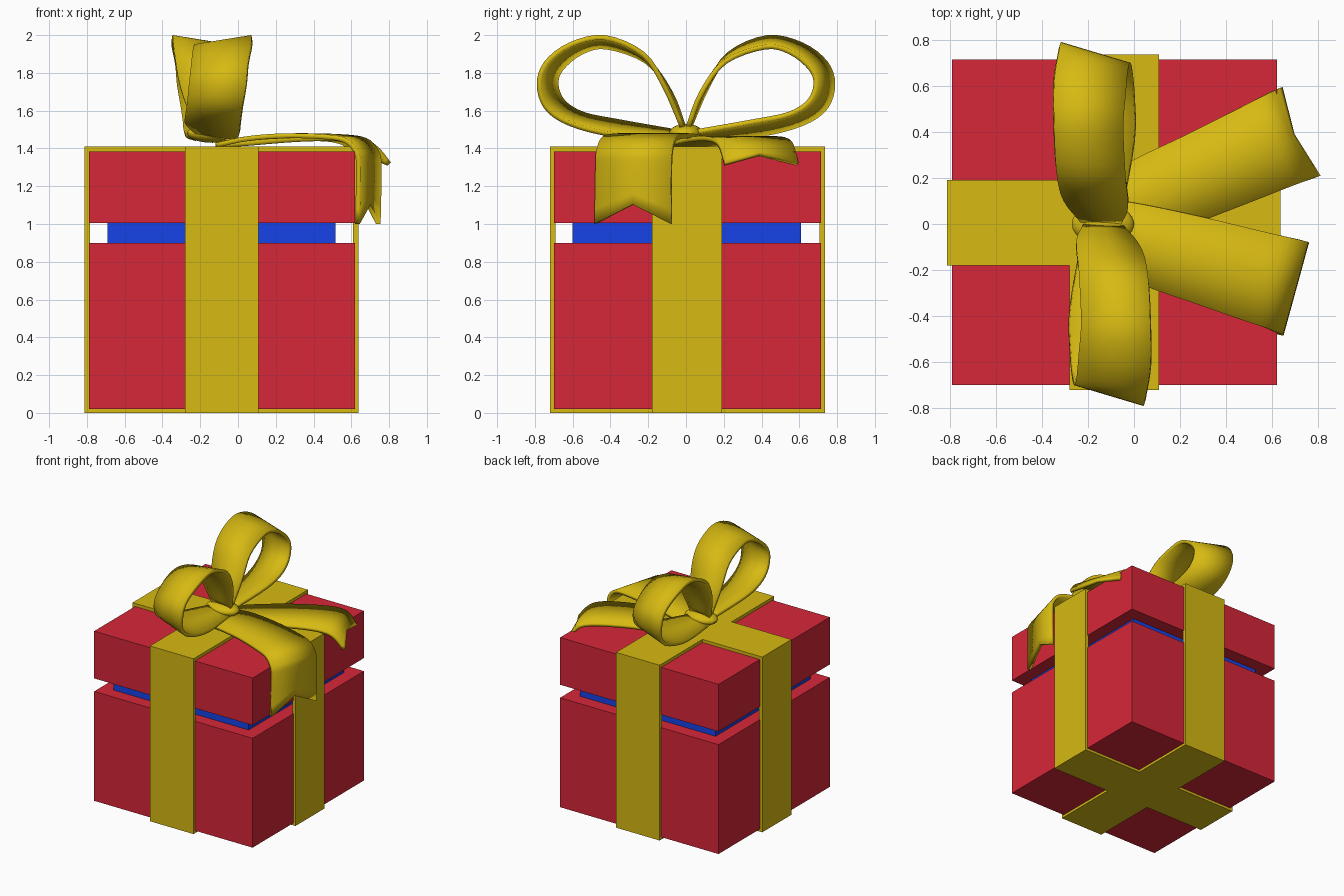
import bpy, bmesh, math
from mathutils import Vector, Matrix

if "Cube" in bpy.data.objects:
    bpy.data.objects.remove(bpy.data.objects["Cube"])


def material(name, rgb):
    m = bpy.data.materials.new(name)
    m.diffuse_color = (*rgb, 1)
    m.use_nodes = True
    m.node_tree.nodes["Principled BSDF"].inputs["Base Color"].default_value = m.diffuse_color
    return m


RED = material("red_card", (0.68, 0.02, 0.04))
BLUE = material("blue_card", (0.008, 0.055, 0.80))
GOLD = material("gold_ribbon", (0.68, 0.49, 0.006))


def finish(bm, name, mat, smooth=False):
    me = bpy.data.meshes.new(name)
    bm.to_mesh(me)
    bm.free()
    me.materials.append(mat)
    ob = bpy.data.objects.new(name, me)
    bpy.context.collection.objects.link(ob)
    if smooth:
        bpy.ops.object.select_all(action='DESELECT')
        ob.select_set(True)
        bpy.context.view_layer.objects.active = ob
        bpy.ops.object.shade_smooth_by_angle(angle=math.radians(35))
    return ob


def thicken(ob, thickness):
    s = ob.modifiers.new("thickness", 'SOLIDIFY')
    s.thickness = thickness
    s.offset = -1
    s.use_even_offset = True


def cube(lo, hi):
    lo, hi = Vector(lo), Vector(hi)
    bm = bmesh.new()
    bmesh.ops.create_cube(bm, size=1, matrix=Matrix.Translation((lo + hi) / 2)
                          @ Matrix.Diagonal((*(hi - lo), 1)))
    return bm


def band(name, lo, hi, open_axis):
    # Flat strip wrapped around the box: a cube without its two end caps
    bm = cube(lo, hi)
    bm.normal_update()
    caps = [f for f in bm.faces if abs(f.normal[open_axis]) > 0.9]
    bmesh.ops.delete(bm, geom=caps, context='FACES')
    thicken(finish(bm, name, GOLD), 0.028)


def rail(pts, t):
    # Catmull-Rom point on a rail, t counted in segments
    p = [Vector(q) for q in pts]
    p = [2 * p[0] - p[1]] + p + [2 * p[-1] - p[-2]]
    i = min(int(t), len(pts) - 2)
    u = t - i
    a, b, c, d = p[i:i + 4]
    return 0.5 * (2 * b + (c - a) * u + (2 * a - 5 * b + 4 * c - d) * u * u
                  + (3 * b - a - 3 * c + d) * u ** 3)


def ribbon(name, left, right, notch=0, steps=4, spin=None):
    # Strip between two rails; notch cuts a swallowtail in the last segment
    bm = bmesh.new()
    n = len(left) - 1
    rows = []
    for k in range(n * steps + 1):
        t = k / steps
        tm = t if t < n - 1 else n - 1 + (t - n + 1) * (1 - notch)
        mid = (rail(left, tm) + rail(right, tm)) / 2
        rows.append([bm.verts.new(v) for v in (rail(left, t), mid, rail(right, t))])
    for r, s in zip(rows, rows[1:]):
        for j in (0, 1):
            bm.faces.new((r[j], r[j + 1], s[j + 1], s[j]))
    if spin:
        bmesh.ops.rotate(bm, verts=bm.verts, cent=spin,
                         matrix=Matrix.Rotation(math.pi, 3, 'Z'))
    thicken(finish(bm, name, GOLD, smooth=True), 0.026)


# Box body, inner collar and raised lid
finish(cube((-0.79, -0.70, 0.02), (0.62, 0.715, 0.90)), "box_body", RED)
finish(cube((-0.69, -0.60, 0.88), (0.515, 0.61, 1.02)), "inner_collar", BLUE)
finish(cube((-0.79, -0.70, 1.005), (0.62, 0.715, 1.385)), "lid", RED)

# Two wrapped bands
band("band_front_back", (-0.28, -0.72, 0), (0.108, 0.735, 1.41), 0)
band("band_left_right", (-0.812, -0.18, 0), (0.637, 0.19, 1.41), 1)

# Bow loops: flared strip, second one is the first turned half round
wide = [(-0.05, 0, 1.50), (0.03, -0.10, 1.73), (0.06, -0.22, 1.91), (0.07, -0.43, 2.0),
        (0.07, -0.62, 1.96), (0.05, -0.75, 1.86), (0.04, -0.79, 1.74), (0.02, -0.75, 1.61),
        (0.01, -0.62, 1.52), (0, -0.38, 1.46), (-0.05, -0.02, 1.44)]
narrow = [(-0.22, 0, 1.52), (-0.25, -0.07, 1.70), (-0.24, -0.20, 1.87), (-0.23, -0.42, 1.95),
          (-0.24, -0.56, 1.92), (-0.25, -0.67, 1.83), (-0.26, -0.70, 1.74), (-0.27, -0.66, 1.64),
          (-0.28, -0.55, 1.57), (-0.28, -0.36, 1.53), (-0.22, -0.02, 1.47)]
ribbon("bow_loop_front", wide, narrow)
ribbon("bow_loop_back", wide, narrow, spin=(-0.138, 0, 0))

# Knot
bm = bmesh.new()
bmesh.ops.create_uvsphere(bm, u_segments=24, v_segments=12, radius=1,
                          matrix=Matrix.Translation((-0.135, 0, 1.48))
                          @ Matrix.Diagonal((0.135, 0.09, 0.05, 1)))
finish(bm, "knot", GOLD, smooth=True)

# Ribbon tails: one hangs over the edge, the other ends just past it
ribbon("tail_hanging",
       [(-0.12, 0.11, 1.43), (0.05, 0.083, 1.465), (0.30, 0.03, 1.48), (0.55, -0.03, 1.475),
        (0.68, -0.06, 1.455), (0.745, -0.075, 1.39), (0.76, -0.08, 1.30), (0.755, -0.08, 1.0)],
       [(-0.12, -0.19, 1.43), (0.05, -0.27, 1.465), (0.25, -0.34, 1.48), (0.45, -0.41, 1.475),
        (0.57, -0.45, 1.455), (0.635, -0.475, 1.39), (0.65, -0.48, 1.30), (0.645, -0.485, 1.0)],
       notch=0.32)
ribbon("tail_short",
       [(-0.12, 0.20, 1.43), (0, 0.28, 1.44), (0.20, 0.375, 1.46), (0.40, 0.475, 1.465),
        (0.52, 0.535, 1.455), (0.59, 0.57, 1.42), (0.645, 0.595, 1.325)],
       [(-0.12, -0.12, 1.43), (0.05, -0.08, 1.44), (0.30, 0.015, 1.46), (0.52, 0.10, 1.465),
        (0.66, 0.155, 1.45), (0.74, 0.185, 1.41), (0.81, 0.21, 1.325)],
       notch=0.5)
